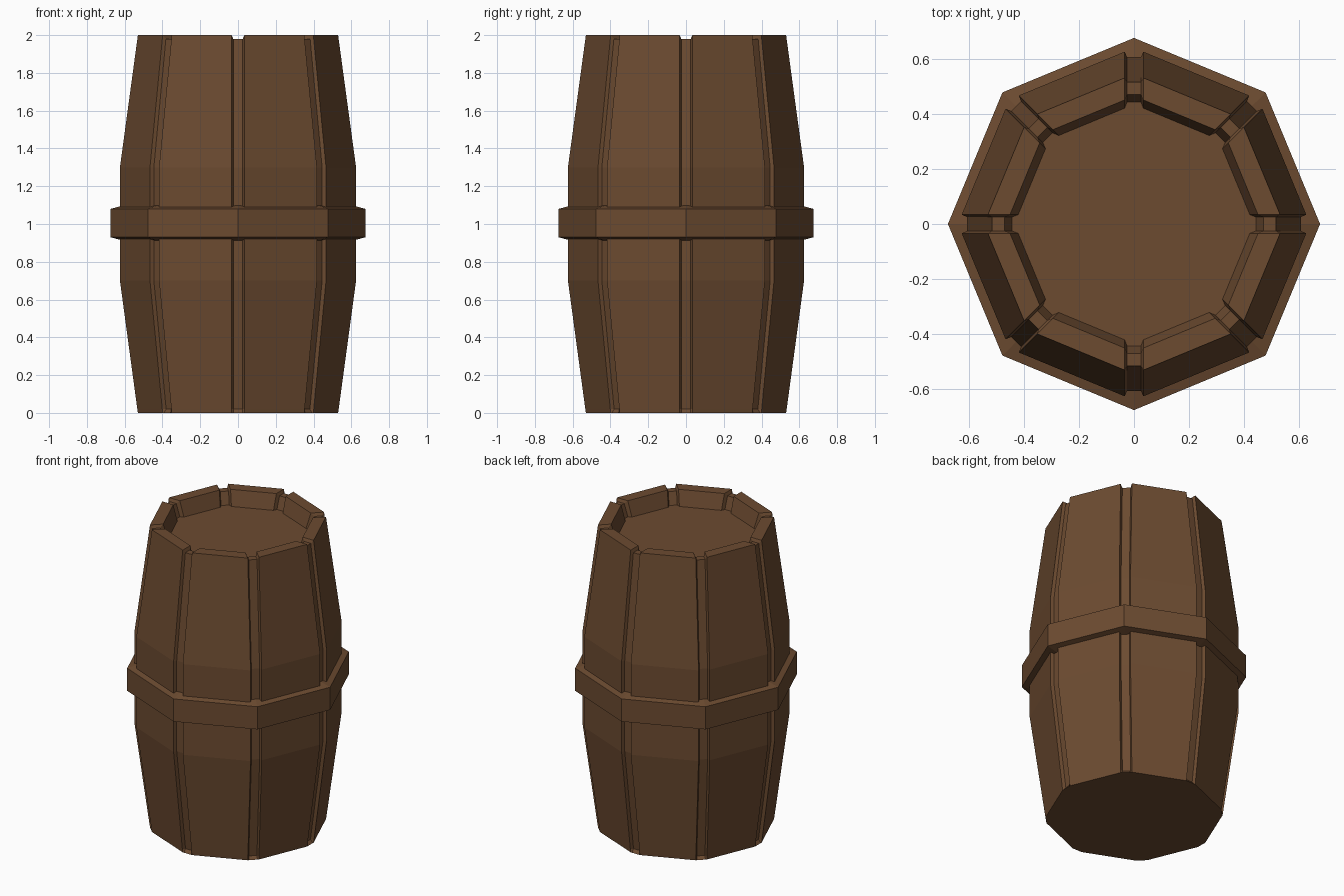
import bpy
import bmesh
from math import cos, sin, pi

cube = bpy.data.objects.get("Cube")
if cube:
    bpy.data.objects.remove(cube, do_unlink=True)

SIDES = 8

wood = bpy.data.materials.new("brown wood")
wood.use_nodes = True
brown = (0.15, 0.07, 0.03, 1)
wood.diffuse_color = brown
wood.node_tree.nodes["Principled BSDF"].inputs["Base Color"].default_value = brown


def add_object(name, bm):
    bmesh.ops.recalc_face_normals(bm, faces=bm.faces)
    mesh = bpy.data.meshes.new(name)
    bm.to_mesh(mesh)
    bm.free()
    mesh.materials.append(wood)
    obj = bpy.data.objects.new(name, mesh)
    bpy.context.collection.objects.link(obj)
    return obj


def add_ring(bm, corner):
    """Repeat the (radial, sideways, height) points of one corner round the axis."""
    verts = []
    for i in range(SIDES):
        a = 2 * pi * i / SIDES
        for r, t, z in corner:
            verts.append(bm.verts.new((r * cos(a) - t * sin(a), r * sin(a) + t * cos(a), z)))
    return verts


def bridge(bm, low, high):
    n = len(low)
    for i in range(n):
        j = (i + 1) % n
        bm.faces.new((low[i], low[j], high[j], high[i]))


def stave_corner(stave_r, stave_z, groove_r, groove_z):
    return [(groove_r if abs(t) < 0.03 else stave_r, t,
             groove_z if abs(t) < 0.03 else stave_z)
            for t in (-0.034, -0.025, 0.025, 0.034)]


# Barrel body: eight staves with grooves at the corners, rim and sunken lid
# Each row: stave radius, stave height, groove radius, groove height
profile = [
    (0.53, 0.0, 0.53, 0.0),
    (0.533, 0.02, 0.513, 0.02),
    (0.625, 0.7, 0.605, 0.7),
    (0.625, 1.3, 0.605, 1.3),
    (0.53, 2.0, 0.515, 1.98),
    (0.45, 2.0, 0.47, 1.98),
    (0.42, 1.9, 0.443, 1.9),
]
bm = bmesh.new()
rings = [add_ring(bm, stave_corner(*row)) for row in profile]
for low, high in zip(rings, rings[1:]):
    bridge(bm, low, high)
bm.faces.new(rings[0])
bm.faces.new(rings[-1])
add_object("barrel_body", bm)

# Hoop: octagonal band with sloping upper and lower edges
bm = bmesh.new()
hoop = [(0.60, 0.91), (0.675, 0.93), (0.675, 1.08), (0.60, 1.10)]
rings = [add_ring(bm, [(r, 0, z)]) for r, z in hoop]
for low, high in zip(rings, rings[1:] + rings[:1]):
    bridge(bm, low, high)
add_object("middle_hoop", bm)
